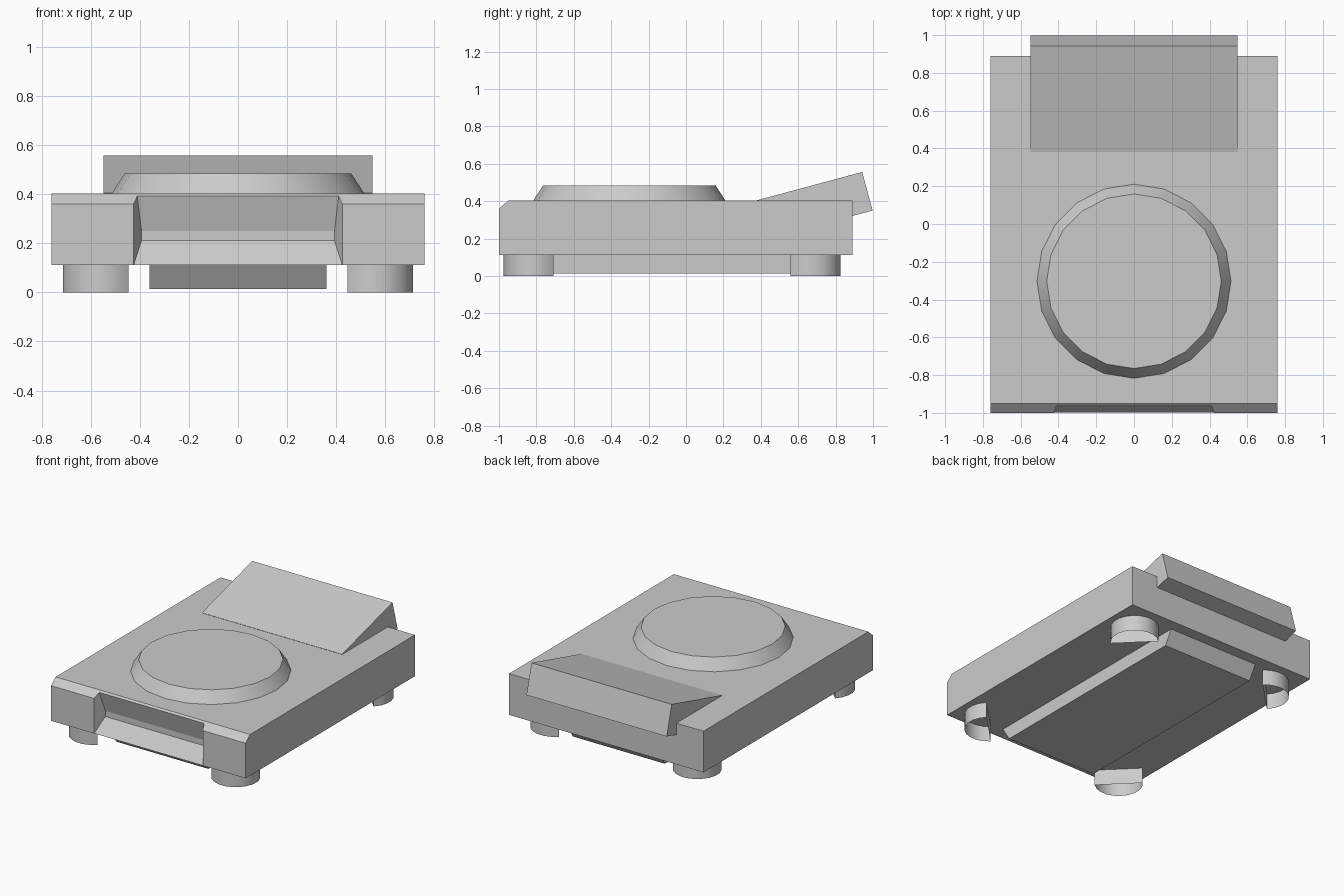
import bpy, bmesh, math

if "Cube" in bpy.data.objects:
    bpy.data.objects.remove(bpy.data.objects["Cube"])


def make_object(name, bm, smooth=None):
    bm.normal_update()
    mesh = bpy.data.meshes.new(name)
    bm.to_mesh(mesh)
    bm.free()
    obj = bpy.data.objects.new(name, mesh)
    bpy.context.collection.objects.link(obj)
    bpy.ops.object.select_all(action='DESELECT')
    obj.select_set(True)
    bpy.context.view_layer.objects.active = obj
    if smooth:
        bpy.ops.object.shade_smooth_by_angle(angle=math.radians(smooth))
    return obj


def prism(name, profile, half_width):
    """Closed (y, z) profile spanned symmetrically in x; width may depend on y."""
    bm = bmesh.new()
    left, right = ([bm.verts.new((s * half_width(y), y, z)) for y, z in profile]
                   for s in (-1, 1))
    bm.faces.new(left)
    bm.faces.new(right)
    n = len(profile)
    for i in range(n):
        j = (i + 1) % n
        bm.faces.new((left[i], left[j], right[j], right[i]))
    bmesh.ops.recalc_face_normals(bm, faces=bm.faces)
    return make_object(name, bm)


# Grip recess cutter: hollow front groove with tapering side walls
cutter = prism("front_recess_cutter",
               [(-1.2, 0.0), (-1.088, 0.0), (-0.92, 0.21), (-0.92, 0.25),
                (-0.995, 0.5), (-1.2, 0.5)],
               lambda y: 0.425 - 0.4 * (y + 1))
cutter.hide_render = True

# Main body slab with chamfered front top edge
body = prism("body",
             [(-1, 0.112), (0.89, 0.112), (0.89, 0.403), (-0.95, 0.403), (-1, 0.36)],
             lambda y: 0.76)
cut = body.modifiers.new("front_recess", 'BOOLEAN')
cut.operation = 'DIFFERENCE'
cut.solver = 'EXACT'
cut.object = cutter
bpy.ops.object.modifier_apply(modifier=cut.name)
bpy.data.objects.remove(cutter)

# Tilted block at the rear
prism("rear_wedge",
      [(0.38, 0.405), (0.436, 0.199), (0.998, 0.35), (0.942, 0.556)],
      lambda y: 0.548)

# Underside plate with sloped ends
prism("bottom_plate",
      [(-0.91, 0.115), (-0.845, 0.013), (0.75, 0.013), (0.81, 0.115)],
      lambda y: 0.36)

# Raised round disc with a bevelled rim
bm = bmesh.new()
bmesh.ops.create_cone(bm, cap_ends=True, cap_tris=True, segments=20,
                      radius1=0.515, radius2=0.462, depth=0.082)
bmesh.ops.translate(bm, verts=bm.verts, vec=(0, -0.303, 0.442))
make_object("round_disc", bm, 40)

# Four half-round feet, curved side facing each outer corner, open underneath
R, SEGMENTS = 0.158, 10
for side, sx in (("left", -1), ("right", 1)):
    for end, y0, sy in (("front", -0.82, -1), ("rear", 0.67, 1)):
        bm = bmesh.new()
        facing = math.atan2(sy, sx)
        rings = []
        for z in (0.0, 0.115):
            angles = [facing + math.pi * (i / SEGMENTS - 0.5) for i in range(SEGMENTS + 1)]
            rings.append([bm.verts.new((sx * 0.557 + R * math.cos(a),
                                        y0 + R * math.sin(a), z)) for a in angles])
        low, high = rings
        for i in range(SEGMENTS + 1):
            j = (i + 1) % (SEGMENTS + 1)
            bm.faces.new((low[i], low[j], high[j], high[i]))
        make_object(f"{end}_{side}_foot", bm, 40)
